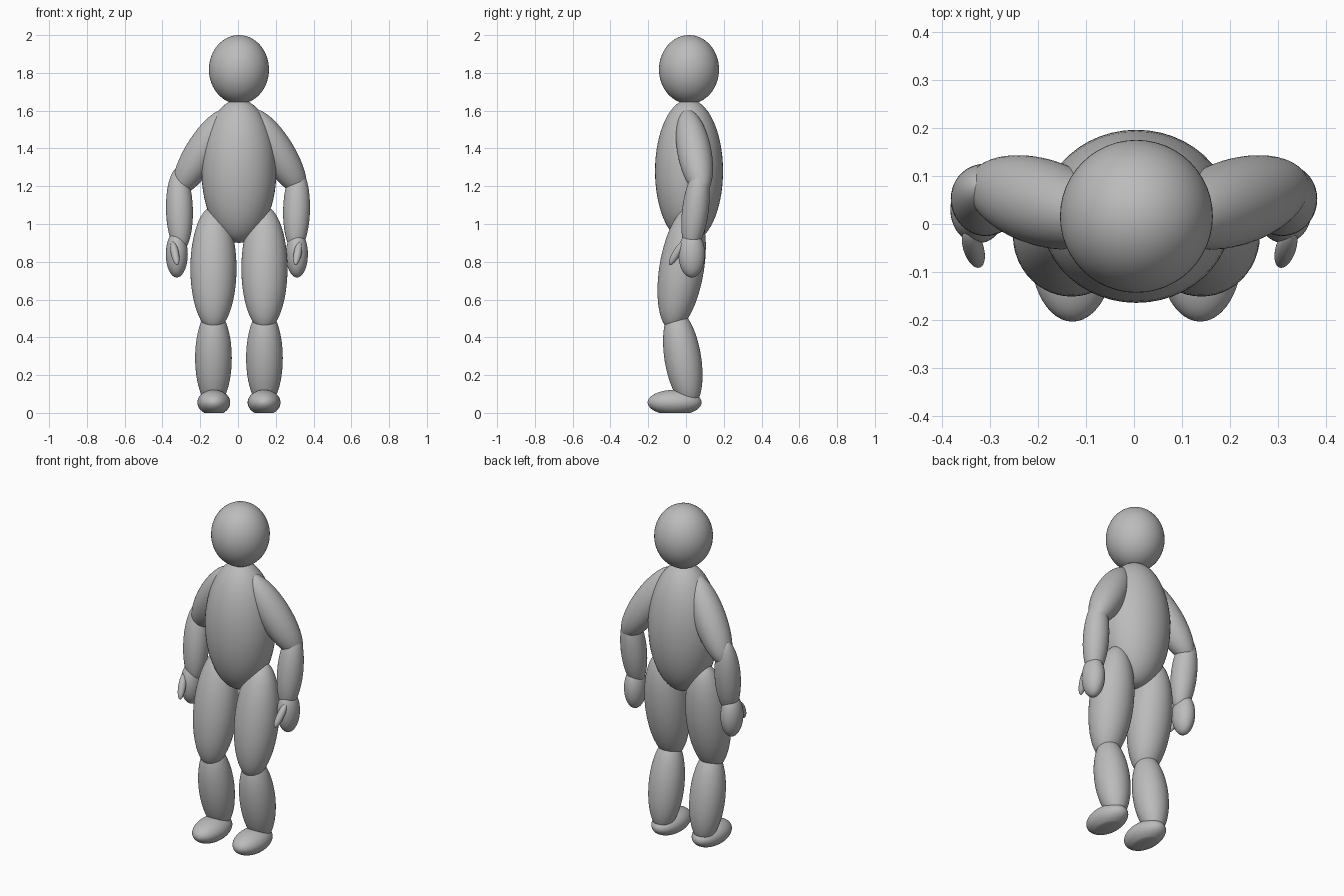
import bpy
import bmesh
from mathutils import Vector, Matrix

cube = bpy.data.objects.get("Cube")
if cube:
    bpy.data.objects.remove(cube, do_unlink=True)

GREY = (0.5, 0.5, 0.5, 1.0)
grey = bpy.data.materials.new("plain grey")
grey.use_nodes = True
grey.diffuse_color = GREY
grey.node_tree.nodes["Principled BSDF"].inputs["Base Color"].default_value = GREY


def ellipsoid(name, center, radii, axis=(0, 0, 1), floor=None):
    """Smooth ellipsoid whose local z lies along axis, optionally cut flat at floor."""
    turn = Vector((0, 0, 1)).rotation_difference(Vector(axis)).to_matrix().to_4x4()
    place = Matrix.Translation(center) @ turn @ Matrix.Diagonal((*radii, 1))
    bm = bmesh.new()
    bmesh.ops.create_uvsphere(bm, u_segments=48, v_segments=32, radius=1, matrix=place)
    if floor is not None:
        geom = bm.verts[:] + bm.edges[:] + bm.faces[:]
        cut = bmesh.ops.bisect_plane(bm, geom=geom, plane_co=(0, 0, floor),
                                     plane_no=(0, 0, -1), clear_outer=True)
        rim = [e for e in cut["geom_cut"] if isinstance(e, bmesh.types.BMEdge)]
        bmesh.ops.holes_fill(bm, edges=rim)
        bmesh.ops.recalc_face_normals(bm, faces=bm.faces)
    mesh = bpy.data.meshes.new(name)
    bm.to_mesh(mesh)
    bm.free()
    mesh.materials.append(grey)
    obj = bpy.data.objects.new(name, mesh)
    bpy.context.collection.objects.link(obj)
    bpy.ops.object.select_all(action="DESELECT")
    obj.select_set(True)
    bpy.context.view_layer.objects.active = obj
    bpy.ops.object.shade_smooth_by_angle()
    return obj


def pair(name, center, radii, axis=(0, 0, 1), middle=0.0, floor=None):
    """Left and right copies mirrored about x = middle."""
    for side, sign in (("left", 1), ("right", -1)):
        x, y, z = center
        ellipsoid(f"{side}_{name}", (middle + sign * x, y, z), radii,
                  (sign * axis[0], axis[1], axis[2]), floor)


# Head and body
ellipsoid("head", (0.005, 0.016, 1.818), (0.159, 0.159, 0.182))
ellipsoid("torso", (0.005, 0.016, 1.28), (0.198, 0.18, 0.38))

# Arms
pair("upper_arm", (0.2, 0.045, 1.38), (0.09, 0.09, 0.262), (-0.126, -0.039, 0.207), 0.009)
pair("forearm", (0.31, 0.05, 1.075), (0.071, 0.07, 0.225), (0.005, 0.027, 0.213))
pair("hand", (0.318, 0.03, 0.84), (0.058, 0.07, 0.123), middle=-0.006)
pair("thumb", (0.325, -0.05, 0.845), (0.021, 0.021, 0.073), (0.012, 0.037, 0.062), -0.009)

# Legs
pair("thigh", (0.135, -0.023, 0.765), (0.122, 0.118, 0.332), (0, 0.05, 0.31), 0.005)
pair("shin", (0.135, -0.017, 0.29), (0.097, 0.097, 0.262), (0, -0.039, 0.241), 0.005)
pair("foot", (0.133, -0.06, 0.055), (0.087, 0.143, 0.067), middle=0.005, floor=0.0)
